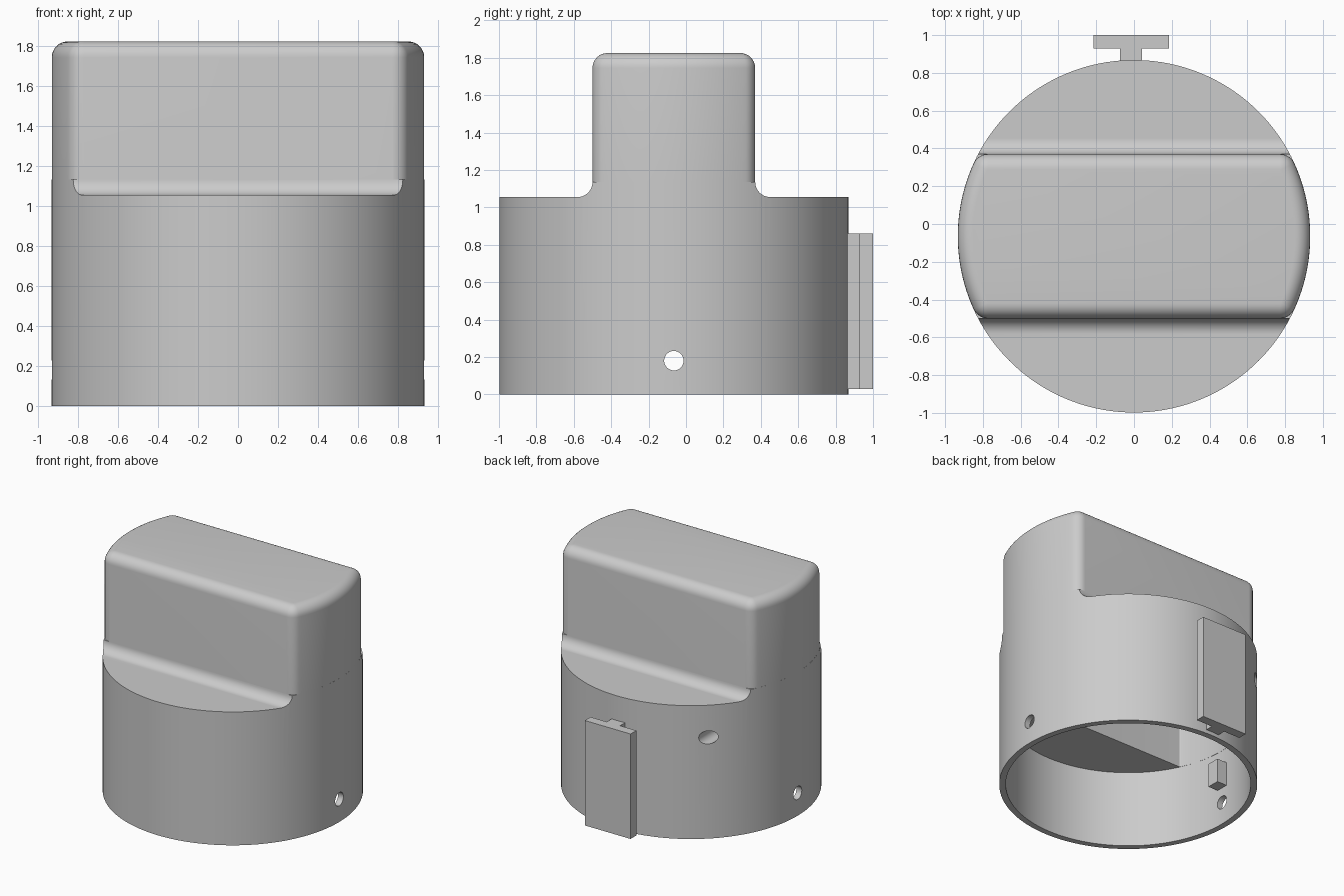
import bpy, bmesh
from math import sin, cos, pi, atan2, sqrt, radians
from mathutils import Matrix, Vector

if "Cube" in bpy.data.objects:
    bpy.data.objects.remove(bpy.data.objects["Cube"])

CY = -0.065          # axis of the round body
R, WALL = 0.933, 0.047
LEDGE, TOP = 1.055, 1.825
HALF = 0.435         # half depth of the grip
FILLET = 0.08

grey = bpy.data.materials.new("plain grey")
grey.use_nodes = True
colour = (0.6, 0.6, 0.6, 1)
grey.diffuse_color = colour
grey.node_tree.nodes["Principled BSDF"].inputs["Base Color"].default_value = colour


def finish(name, bm):
    bmesh.ops.recalc_face_normals(bm, faces=bm.faces)
    mesh = bpy.data.meshes.new(name)
    bm.to_mesh(mesh)
    bm.free()
    mesh.materials.append(grey)
    obj = bpy.data.objects.new(name, mesh)
    bpy.context.collection.objects.link(obj)
    return obj


def loft(name, rings):
    """Closed skin through rings of equal point count."""
    bm = bmesh.new()
    loops = [[bm.verts.new(p) for p in ring] for ring in rings]
    n = len(loops[0])
    for a, b in zip(loops, loops[1:]):
        for i in range(n):
            j = (i + 1) % n
            bm.faces.new((a[i], a[j], b[j], b[i]))
    bm.faces.new(loops[0])
    bm.faces.new(loops[-1])
    return finish(name, bm)


def rod(name, radius, start, end, segments):
    start, end = Vector(start), Vector(end)
    axis = end - start
    bm = bmesh.new()
    turn = axis.to_track_quat('Z', 'Y').to_matrix().to_4x4()
    bmesh.ops.create_cone(bm, cap_ends=True, segments=segments, radius1=radius,
                          radius2=radius, depth=axis.length,
                          matrix=Matrix.Translation((start + end) / 2) @ turn)
    return finish(name, bm)


def box(name, lo, hi):
    lo, hi = Vector(lo), Vector(hi)
    bm = bmesh.new()
    bmesh.ops.create_cube(bm, size=1, matrix=Matrix.Translation((lo + hi) / 2)
                          @ Matrix.Diagonal((*(hi - lo), 1)))
    return finish(name, bm)


def grip_ring(radius, half, corner, z):
    """Circle clipped to a band, with rounded corners."""
    cx = sqrt((radius - corner) ** 2 - (half - corner) ** 2)
    a = atan2(half - corner, cx)
    side = [(radius * sin(t * a / 20), radius * cos(t * a / 20)) for t in range(20)]
    side = [(y, x) for x, y in ((s, c) for s, c in side)]
    quarter = [(x, y) for x, y in side]
    for i in range(9):
        t = a + (pi / 2 - a) * i / 8
        quarter.append((cx + corner * cos(t), half - corner + corner * sin(t)))
    upper = quarter + [(-x, y) for x, y in reversed(quarter)]
    lower = [(-x, -y) for x, y in upper[1:-1]]
    return [(x, y + CY, z) for x, y in upper + lower]


def combine(target, other, operation):
    mod = target.modifiers.new(operation.title(), 'BOOLEAN')
    mod.operation, mod.solver, mod.object = operation, 'EXACT', other
    bpy.context.view_layer.objects.active = target
    bpy.ops.object.modifier_apply(modifier=mod.name)
    bpy.data.objects.remove(other)


# Round body, trimmed to a ledge that sweeps up into the grip
body = rod("knob_body", R, (0, CY, 0), (0, CY, LEDGE + FILLET), 160)
sweep = [(HALF + FILLET * (1 - sin(t)), LEDGE + FILLET * (1 - cos(t)))
         for t in (pi / 2 * i / 10 for i in range(11))]
sweep = [(1.2, -0.2), (1.2, LEDGE)] + sweep + [(HALF - 0.05, LEDGE + 0.2)]
sweep = sweep + [(-y, z) for y, z in reversed(sweep)]
trim = loft("ledge_trim", [[(x, y + CY, z) for y, z in sweep] for x in (-1.2, 1.2)])
combine(body, trim, 'INTERSECT')

# Tall grip with a rounded crown
rings = [grip_ring(R - 0.0005, HALF, 0.085, LEDGE - 0.2)]
for i in range(9):
    t = pi / 2 * i / 8
    inset = FILLET * (1 - cos(t))
    rings.append(grip_ring(R - 0.0005 - inset, HALF - inset, 0.085 - inset,
                           TOP - FILLET * (1 - sin(t))))
combine(body, loft("grip", rings), 'UNION')

# Hollow skirt and the pocket inside the grip
combine(body, rod("skirt_hollow", R - WALL, (0, CY, -0.2), (0, CY, 0.61), 160), 'DIFFERENCE')
pocket = [grip_ring(R - WALL - 0.001, HALF - 0.06, 0.01, z) for z in (0.5, TOP - 0.06)]
combine(body, loft("grip_pocket", pocket), 'DIFFERENCE')

# Cross hole through the skirt, and a screw hole into the pocket
combine(body, rod("cross_hole", 0.052, (-1.2, CY, 0.18), (1.2, CY, 0.18), 32), 'DIFFERENCE')
combine(body, rod("screw_hole", 0.052, (-0.63, 1.1, 0.8), (-0.63, 0.2, 0.8), 32), 'DIFFERENCE')

bpy.ops.object.select_all(action='DESELECT')
body.select_set(True)
bpy.context.view_layer.objects.active = body
bpy.ops.object.shade_smooth_by_angle(angle=radians(30))

# T-shaped pointer on the back, and the key inside the skirt
box("pointer_stem", (-0.073, 0.85, 0.03), (0.043, 0.935, 0.86))
box("pointer_plate", (-0.215, 0.928, 0.03), (0.185, 1.0, 0.86))
box("inner_key", (-0.91, CY - 0.05, 0.30), (-0.80, CY + 0.05, 0.49))
